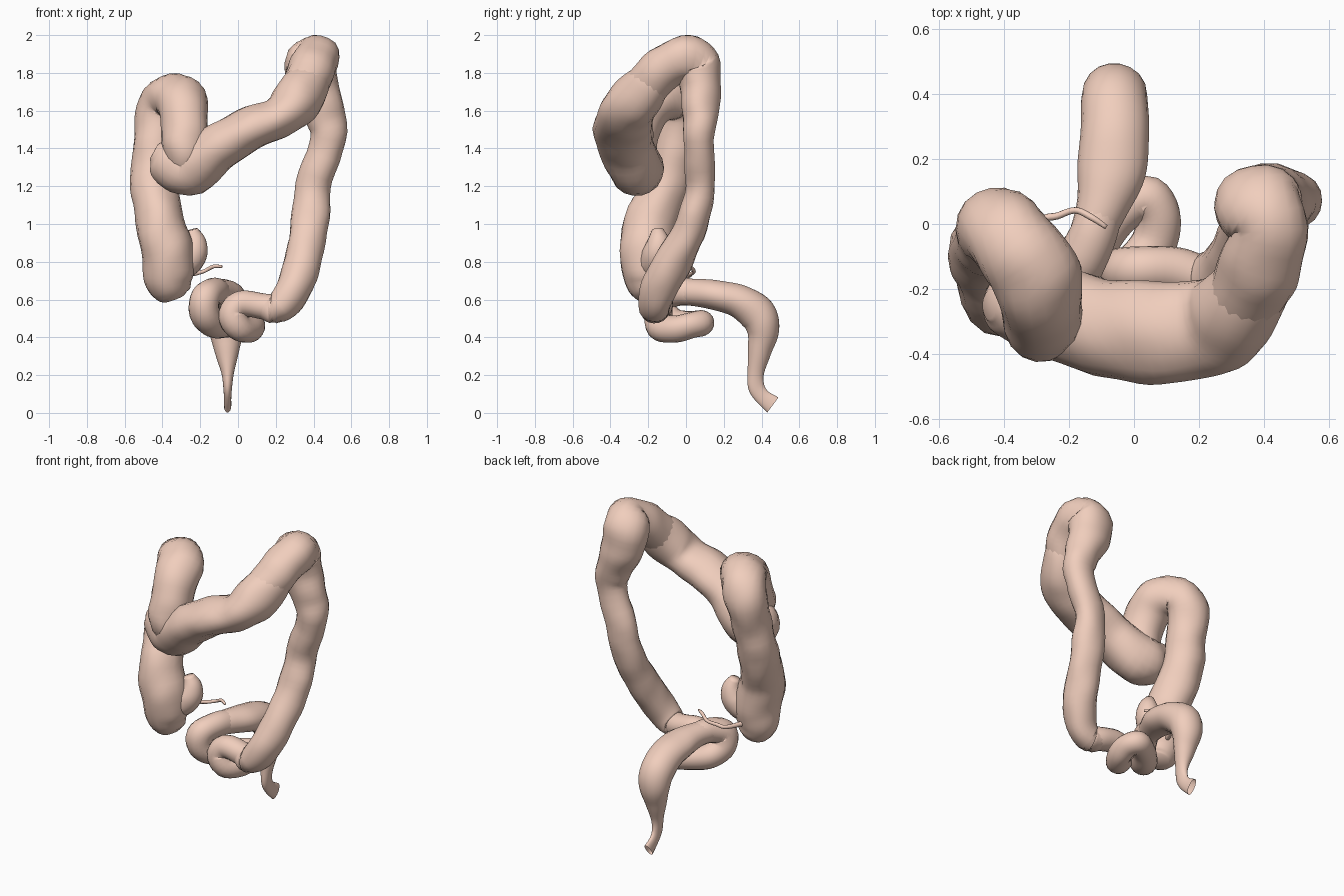
import bpy, bmesh, math
from mathutils import Vector, noise

skin = bpy.data.materials.new("flesh")
skin.diffuse_color = (0.88, 0.62, 0.51, 1)


def sample(pts, steps):
    """Catmull-Rom through rows of (x, y, z, radius along side, other radius)."""
    rows = [list(p) + [p[3]] * (5 - len(p)) for p in pts]
    rows = [[2 * a - b for a, b in zip(rows[0], rows[1])]] + rows
    rows.append([2 * a - b for a, b in zip(rows[-1], rows[-2])])
    out = []
    for i in range(1, len(rows) - 2):
        for s in range(steps):
            t = s / steps
            out.append([0.5 * (2 * b + (c - a) * t + (2 * a - 5 * b + 4 * c - d) * t * t
                               + (3 * b - a - 3 * c + d) * t ** 3)
                        for a, b, c, d in zip(*rows[i - 1:i + 3])])
    out.append(rows[-2])
    return out


def tube(name, pts, side=None, caps=(True, True), steps=5, sides=18, lump=0.012):
    """Sweep an ellipse along a path; side fixes the section, else it is transported."""
    rows = sample(pts, steps)
    pos = [Vector(r[:3]) for r in rows]
    bm = bmesh.new()
    rings = []
    u = Vector(side) if side else Vector((0.1, 0.2, 1))
    for i, r in enumerate(rows):
        t = (pos[min(i + 1, len(pos) - 1)] - pos[max(i - 1, 0)]).normalized()
        ref = Vector(side) if side else u
        u = (ref - t * ref.dot(t)).normalized()
        v = t.cross(u)
        ring = []
        for k in range(sides):
            a = 2 * math.pi * k / sides
            d = u * math.cos(a) * max(r[3], 0.003) + v * math.sin(a) * max(r[4], 0.003)
            p = pos[i] + d
            p += d.normalized() * lump * noise.noise(p * 8)
            ring.append(bm.verts.new(p))
        rings.append(ring)
    for a, b in zip(rings, rings[1:]):
        for k in range(sides):
            j = (k + 1) % sides
            bm.faces.new((a[k], a[j], b[j], b[k]))
    if caps[0]:
        bm.faces.new(rings[0][::-1])
    if caps[1]:
        bm.faces.new(rings[-1])
    bmesh.ops.recalc_face_normals(bm, faces=bm.faces)
    me = bpy.data.meshes.new(name)
    bm.to_mesh(me)
    bm.free()
    for f in me.polygons:
        f.use_smooth = True
    me.materials.append(skin)
    ob = bpy.data.objects.new(name, me)
    bpy.context.collection.objects.link(ob)
    return ob


X, Y = (1, 0, 0), (0, 1, 0)

# Cecum, ascending limb and the first bend
tube("ascending_colon", [
    (-.345, -.185, .605, .06), (-.355, -.19, .635, .10, .09), (-.37, -.20, .70, .122, .12),
    (-.37, -.207, .82, .14, .145), (-.41, -.193, 1.0, .128, .14), (-.447, -.10, 1.2, .122, .12),
    (-.435, -.05, 1.4, .117), (-.42, -.015, 1.57, .122, .125), (-.38, -.05, 1.655, .133, .125),
    (-.32, -.13, 1.665, .14, .125), (-.29, -.21, 1.61, .135, .13), (-.28, -.27, 1.49, .125, .13),
    (-.28, -.29, 1.38, .12, .13), (-.29, -.265, 1.28, .09)], side=X)

# Transverse limb, flattened front to back
tube("transverse_colon", [
    (-.445, -.25, 1.385, .04), (-.41, -.25, 1.365, .09), (-.34, -.255, 1.315, .128, .138),
    (-.25, -.265, 1.30, .14, .147), (-.10, -.32, 1.41, .148, .125), (.05, -.335, 1.50, .157, .115),
    (.20, -.325, 1.56, .152, .108), (.29, -.29, 1.63, .142, .13), (.36, -.20, 1.735, .12, .125),
    (.385, -.13, 1.80, .09)],
    side=Y)

# Second bend and descending limb
tube("descending_colon", [
    (.30, -.28, 1.63, .10), (.345, -.215, 1.72, .12), (.39, -.12, 1.82, .125, .12),
    (.42, -.01, 1.88, .12), (.385, .055, 1.84, .14, .13), (.405, .075, 1.72, .13, .107),
    (.458, .072, 1.58, .107, .097), (.48, .07, 1.45, .09, .083), (.40, .075, 1.2, .095, .08),
    (.38, .03, 1.0, .10, .085), (.345, -.07, .80, .10), (.28, -.15, .635, .095),
    (.21, -.165, .555, .082), (.13, -.145, .56, .06)], side=X)

# Looping sigmoid
tube("sigmoid_colon", [
    (.21, -.165, .555, .07), (.13, -.145, .565, .07), (.02, -.14, .575, .072),
    (-.03, -.145, .53, .075), (0, -.14, .46, .075), (.06, -.06, .445, .072),
    (.075, .03, .465, .068), (.03, .08, .475, .068), (-.05, .03, .47, .07),
    (-.13, -.06, .475, .078), (-.175, -.125, .53, .083), (-.17, -.125, .61, .08),
    (-.13, -.04, .64, .075), (-.10, .05, .635, .07)], lump=0.006)

# Rectum, narrowing to a flat open end
tube("rectum", [
    (-.14, -.05, .64, .065), (-.10, .05, .637, .08, .073), (-.07, .16, .622, .105, .08),
    (-.06, .28, .592, .105, .09), (-.06, .38, .52, .102, .10), (-.06, .408, .43, .092, .085),
    (-.06, .39, .33, .066, .064), (-.055, .37, .22, .036, .045), (-.055, .372, .14, .024, .044),
    (-.055, .405, .085, .02, .042), (-.055, .46, .042, .02, .05)],
    side=X, caps=(True, False), lump=0.003)

# Stub of small bowel hooking off the cecum
tube("small_bowel_stub", [
    (-.36, -.19, .78, .09), (-.28, -.165, .80, .085), (-.24, -.15, .85, .08),
    (-.23, -.145, .91, .06), (-.245, -.15, .97, .03)], lump=0.003)

# Thin worm-like appendix
tube("appendix", [
    (-.34, -.11, .72, .016), (-.29, .005, .725, .012), (-.235, .025, .735, .011),
    (-.18, .042, .75, .010), (-.13, .02, .775, .010), (-.085, -.01, .775, .007)],
    sides=10, lump=0)
